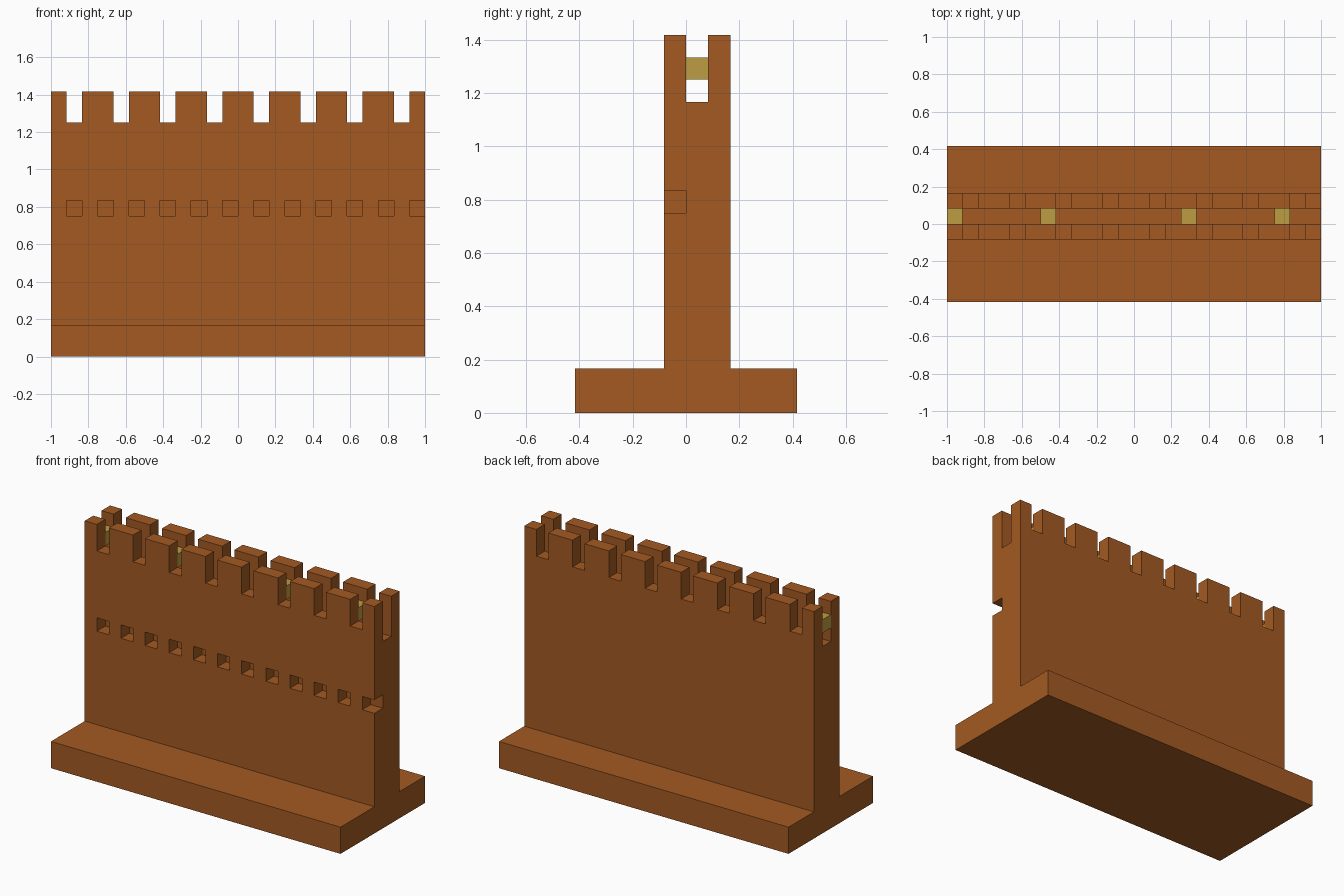
import bpy
import bmesh
from mathutils import Matrix, Vector

cube = bpy.data.objects.get("Cube")
if cube:
    bpy.data.objects.remove(cube, do_unlink=True)

U = 1 / 12       # block size
HALF = 12        # half the wall length, in blocks


def material(name, color):
    m = bpy.data.materials.new(name)
    m.use_nodes = True
    m.diffuse_color = color
    m.node_tree.nodes["Principled BSDF"].inputs["Base Color"].default_value = color
    return m


def add_box(bm, lo, hi):
    """Add a box between two corners given in blocks."""
    lo, hi = Vector(lo) * U, Vector(hi) * U
    mat = Matrix.Translation((lo + hi) / 2) @ Matrix.Diagonal((*(hi - lo), 1))
    bmesh.ops.create_cube(bm, size=1, matrix=mat)


def make_object(name, bm, mat=None):
    bmesh.ops.recalc_face_normals(bm, faces=bm.faces)
    mesh = bpy.data.meshes.new(name)
    bm.to_mesh(mesh)
    bm.free()
    obj = bpy.data.objects.new(name, mesh)
    bpy.context.collection.objects.link(obj)
    if mat:
        mesh.materials.append(mat)
    return obj


brown = material("brown clay", (0.37, 0.102, 0.016, 1))
gold = material("dull gold", (0.515, 0.332, 0.054, 1))

# Wall: footing, wall and twin parapets as one extruded cross-section (y, z)
profile = [(-5, 0), (5, 0), (5, 2), (2, 2), (2, 17), (1, 17), (1, 14),
           (0, 14), (0, 17), (-1, 17), (-1, 2), (-5, 2)]
bm = bmesh.new()
end = bm.faces.new([bm.verts.new((-HALF * U, y * U, z * U)) for y, z in profile])
ext = bmesh.ops.extrude_face_region(bm, geom=[end], use_keep_orig=True)
bmesh.ops.translate(bm, vec=(2 * HALF * U, 0, 0),
                    verts=[v for v in ext["geom"] if isinstance(v, bmesh.types.BMVert)])
wall = make_object("battlement_wall", bm, brown)

# Cutters: gaps through both parapets and the row of front loopholes
bm = bmesh.new()
for i in range(1, 2 * HALF, 3):
    x = i - HALF
    add_box(bm, (x, -2, 15), (x + 1, 3, 18))
for i in range(1, 2 * HALF, 2):
    x = i - HALF
    overshoot = 1 if x + 1 == HALF else 0   # last loophole opens at the end
    add_box(bm, (x, -2, 9), (x + 1 + overshoot, 0, 10))
cutter = make_object("opening_cutter", bm)
cutter.hide_render = True

mod = wall.modifiers.new("openings", 'BOOLEAN')
mod.operation = 'DIFFERENCE'
mod.solver = 'EXACT'
mod.object = cutter
bpy.context.view_layer.objects.active = wall
bpy.ops.object.modifier_apply(modifier=mod.name)
bpy.data.objects.remove(cutter, do_unlink=True)

# Gold blocks hovering above the walkway
for n, i in enumerate((0, 6, 15, 21), 1):
    bm = bmesh.new()
    add_box(bm, (i - HALF, 0, 15), (i - HALF + 1, 1, 16))
    make_object(f"walkway_block_{n}", bm, gold)
